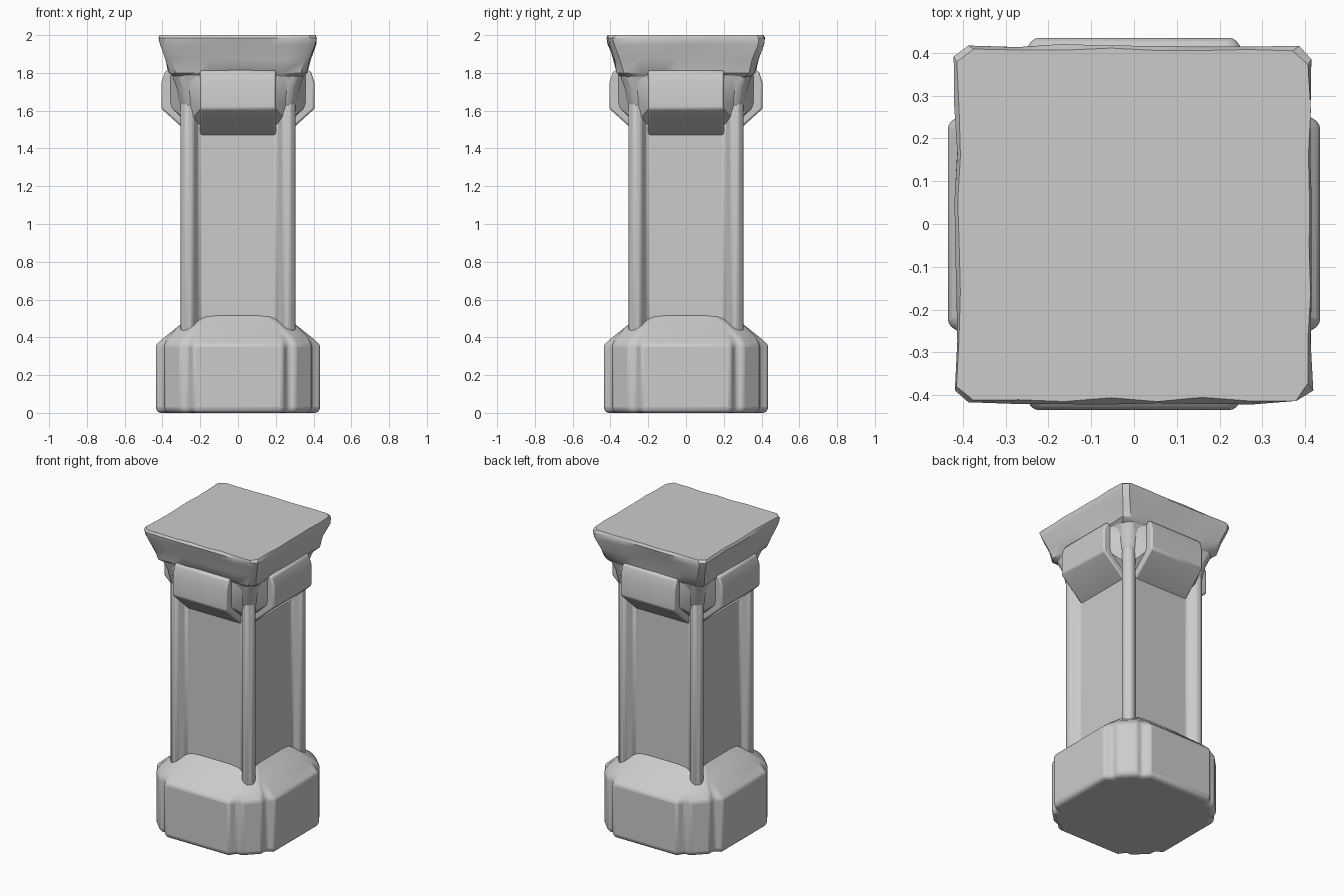
import bpy, bmesh, math, random
from mathutils import Vector, Matrix

random.seed(4)
if "Cube" in bpy.data.objects:
    bpy.data.objects.remove(bpy.data.objects["Cube"], do_unlink=True)

stone = bpy.data.materials.new("grey stone")
stone.use_nodes = True
GREY = (0.6, 0.6, 0.6, 1)
stone.diffuse_color = GREY
stone.node_tree.nodes["Principled BSDF"].inputs["Base Color"].default_value = GREY


def finish(name, bm, bevel, segments=2):
    bmesh.ops.recalc_face_normals(bm, faces=bm.faces)
    mesh = bpy.data.meshes.new(name)
    bm.to_mesh(mesh)
    bm.free()
    mesh.materials.append(stone)
    ob = bpy.data.objects.new(name, mesh)
    bpy.context.collection.objects.link(ob)
    if bevel:
        mod = ob.modifiers.new("worn edges", "BEVEL")
        mod.width, mod.segments = bevel, segments
        mod.limit_method, mod.angle_limit = "ANGLE", math.radians(25)
    bpy.ops.object.select_all(action="DESELECT")
    ob.select_set(True)
    bpy.context.view_layer.objects.active = ob
    bpy.ops.object.shade_smooth_by_angle(angle=math.radians(35))
    return ob


def four_sides(side):
    """Repeat one side (x, distance outward) around the pillar."""
    ring = []
    for k in range(4):
        turn = Matrix.Rotation(k * math.pi / 2, 3, "Z")
        ring += [turn @ Vector((x, -d, 0)) for x, d in side]
    return ring


def loft(name, levels, bevel, wear=0):
    """Skin rings of equal length; levels are (z, side points)."""
    bm = bmesh.new()
    rings = []
    for z, side in levels:
        ring = []
        for p in four_sides(side):
            p *= 1 - wear * random.random()
            ring.append(bm.verts.new((p.x, p.y, z)))
        rings.append(ring)
    n = len(rings[0])
    for low, high in zip(rings, rings[1:]):
        for i in range(n):
            j = (i + 1) % n
            bm.faces.new((low[i], low[j], high[j], high[i]))
    bm.faces.new(rings[0][::-1])
    bm.faces.new(rings[-1])
    return finish(name, bm, bevel)


# Base: chamfered block with a raised plate on each face, sloping in to the shaft
def base_side(core, plate, half):
    c = core - 0.085
    return [(-c, core), (-half - 0.03, core), (-half, plate),
            (half, plate), (half + 0.03, core), (c, core)]


loft("base", [
    (0, base_side(0.375, 0.42, 0.225)),
    (0.02, base_side(0.39, 0.435, 0.235)),
    (0.36, base_side(0.39, 0.435, 0.235)),
    (0.40, base_side(0.37, 0.39, 0.225)),
    (0.46, base_side(0.31, 0.315, 0.18)),
    (0.52, base_side(0.24, 0.245, 0.1)),
], 0.012)

# Shaft: recessed panels between four rounded corner posts
shaft = [(-0.275, 0.305), (-0.24, 0.30), (-0.205, 0.25),
         (0.205, 0.25), (0.24, 0.30), (0.275, 0.305)]
loft("shaft", [(0.35, shaft), (1.7, shaft)], 0.012)


# Capital: corner corbels below a worn, flaring slab
def slab_side(half, cut, steps=7):
    c = half - cut
    return [(-c + 2 * c * i / steps, half) for i in range(steps + 1)]


loft("capital_neck", [
    (1.54, slab_side(0.265, 0.03, 1)),
    (1.64, slab_side(0.31, 0.035, 1)),
    (1.72, slab_side(0.325, 0.04, 1)),
    (1.82, slab_side(0.36, 0.04, 1)),
], 0.015)
loft("capital_slab", [
    (1.77, slab_side(0.335, 0.035)),
    (1.80, slab_side(0.37, 0.035)),
    (1.87, slab_side(0.387, 0.03)),
    (1.95, slab_side(0.415, 0.03)),
    (1.985, slab_side(0.422, 0.03)),
    (2.0, slab_side(0.415, 0.035)),
], 0, wear=0.025)

# Brackets: one angular block under the slab on each face
profile = [(0.2, 1.45, 0.2), (0.25, 1.47, 0.2), (0.405, 1.61, 0.2),
           (0.405, 1.75, 0.2), (0.385, 1.81, 0.2), (0.2, 1.85, 0.2)]
for k, place in enumerate(("front", "left", "back", "right")):
    bm = bmesh.new()
    ends = [[bm.verts.new((s * w, -d, z)) for d, z, w in profile] for s in (-1, 1)]
    n = len(profile)
    for i in range(n):
        j = (i + 1) % n
        bm.faces.new((ends[0][i], ends[0][j], ends[1][j], ends[1][i]))
    bm.faces.new(ends[0])
    bm.faces.new(ends[1])
    bm.transform(Matrix.Rotation(k * math.pi / 2, 4, "Z"))
    finish(place + "_bracket", bm, 0.01)

# Bracket cheeks: small wedges easing each bracket into the corner posts
for k, place in enumerate(("front", "left", "back", "right")):
    for s, hand in ((-1, "a"), (1, "b")):
        bm = bmesh.new()
        pts = [(0.19, 0.36, 1.79), (0.19, 0.36, 1.62), (0.19, 0.25, 1.52),
               (0.25, 0.27, 1.55), (0.27, 0.30, 1.66), (0.27, 0.33, 1.79), (0.19, 0.25, 1.79)]
        for x, d, z in pts:
            bm.verts.new((s * x, -d, z))
        bmesh.ops.convex_hull(bm, input=bm.verts)
        bm.transform(Matrix.Rotation(k * math.pi / 2, 4, "Z"))
        finish(f"{place}_cheek_{hand}", bm, 0)
